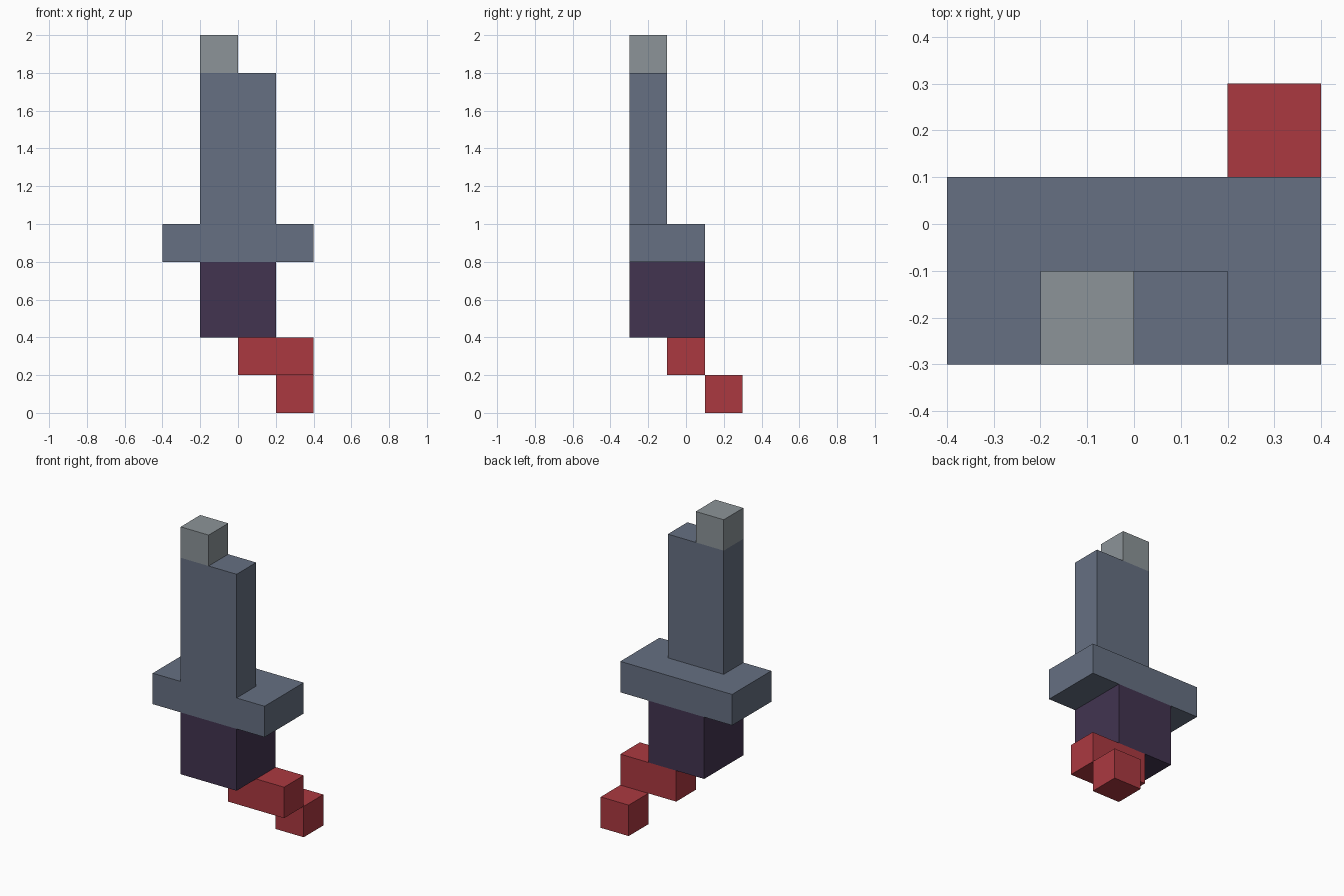
import bpy
import bmesh
from mathutils import Vector

if "Cube" in bpy.data.objects:
    bpy.data.objects.remove(bpy.data.objects["Cube"])


def material(name, rgb):
    """Flat colour given as 0-255 sRGB, stored as linear."""
    lin = [(c / 255 / 12.92) if c <= 10 else ((c / 255 + 0.055) / 1.055) ** 2.4 for c in rgb]
    mat = bpy.data.materials.new(name)
    mat.diffuse_color = (*lin, 1.0)
    mat.use_nodes = True
    mat.node_tree.nodes["Principled BSDF"].inputs["Base Color"].default_value = mat.diffuse_color
    return mat


def box(name, lo, hi, mat):
    """Axis-aligned block between two opposite corners."""
    lo, hi = Vector(lo), Vector(hi)
    mesh = bpy.data.meshes.new(name)
    bm = bmesh.new()
    bmesh.ops.create_cube(bm, size=1.0)
    bmesh.ops.scale(bm, vec=hi - lo, verts=bm.verts)
    bm.to_mesh(mesh)
    bm.free()
    mesh.materials.append(mat)
    obj = bpy.data.objects.new(name, mesh)
    obj.location = (lo + hi) / 2
    bpy.context.collection.objects.link(obj)
    return obj


steel = material("slate_steel", (102, 112, 130))
silver = material("light_grey", (140, 148, 152))
purple = material("dark_purple", (66, 52, 80))
red = material("red", (171, 57, 64))

# Blade with its offset tip
box("blade_tip", (-0.2, -0.3, 1.8), (0.0, -0.1, 2.0), silver)
box("blade", (-0.2, -0.3, 1.0), (0.2, -0.1, 1.8), steel)

# Hilt
box("guard", (-0.4, -0.3, 0.8), (0.4, 0.1, 1.0), steel)
box("grip", (-0.2, -0.3, 0.4), (0.2, 0.1, 0.8), purple)

# Trailing red tassel
box("tassel_upper", (0.0, -0.1, 0.2), (0.4, 0.1, 0.4), red)
box("tassel_end", (0.2, 0.1, 0.0), (0.4, 0.3, 0.2), red)
